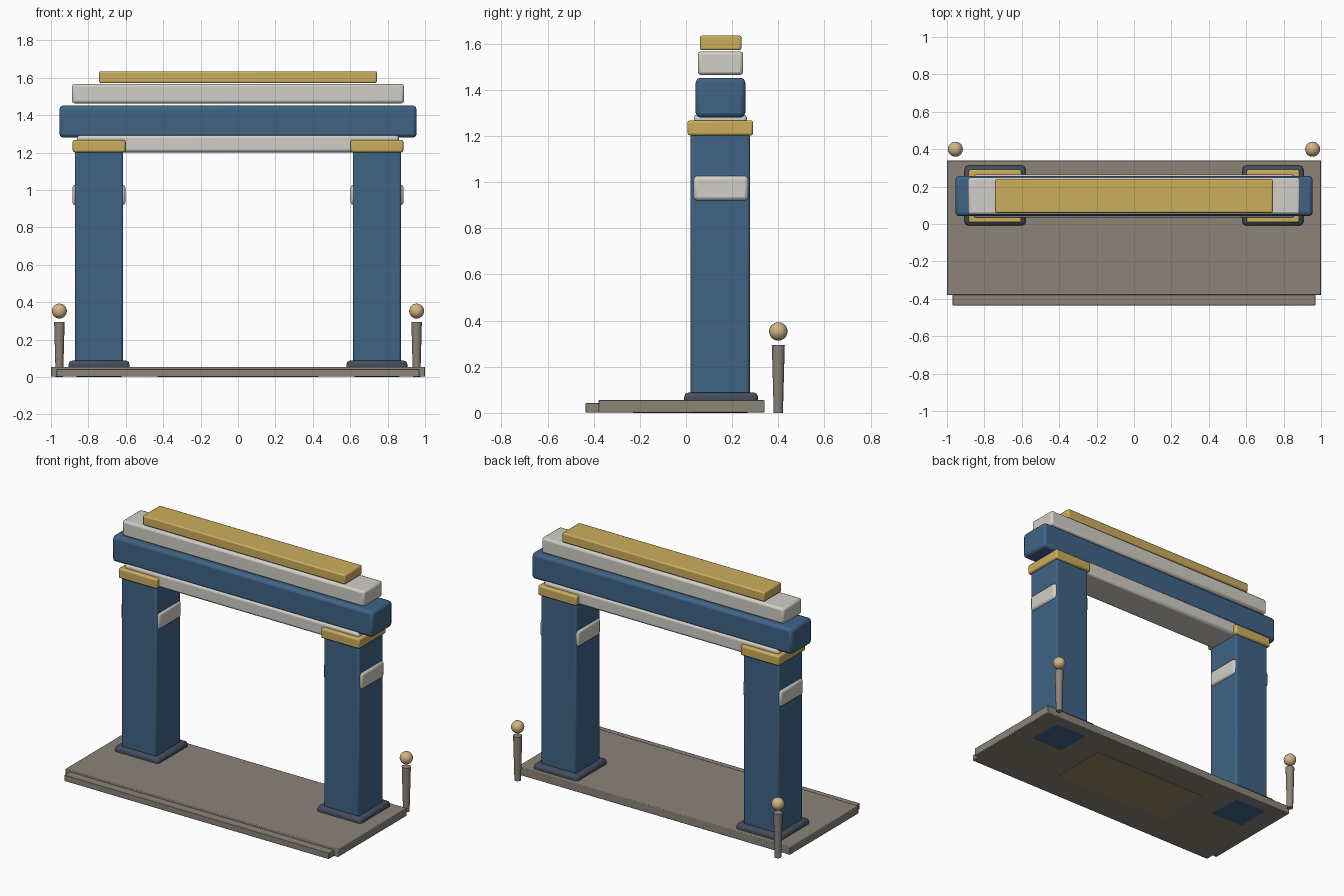
import bpy

if "Cube" in bpy.data.objects:
    bpy.data.objects.remove(bpy.data.objects["Cube"])


def material(name, r, g, b):
    m = bpy.data.materials.new(name)
    m.diffuse_color = (r, g, b, 1)
    m.use_nodes = True
    m.node_tree.nodes["Principled BSDF"].inputs["Base Color"].default_value = m.diffuse_color
    return m


BLUE = material("blue_paint", 0.05, 0.125, 0.235)
WHITE = material("pale_stone", 0.64, 0.62, 0.57)
GOLD = material("gold_trim", 0.60, 0.42, 0.11)
STONE = material("floor_stone", 0.26, 0.23, 0.19)
SLATE = material("dark_slate", 0.06, 0.075, 0.11)
LAMP = material("lamp_globe", 0.65, 0.46, 0.23)
RUNNER = material("runner", 0.30, 0.25, 0.13)


def finish(name, mat):
    ob = bpy.context.object
    ob.name = name
    ob.data.materials.append(mat)
    return ob


def box(name, mat, x, y, z, bevel=0.0):
    """Bevelled box from (min, max) ranges on each axis."""
    mid = [(a + b) / 2 for a, b in (x, y, z)]
    bpy.ops.mesh.primitive_cube_add(size=1, location=mid)
    ob = finish(name, mat)
    ob.scale = [b - a for a, b in (x, y, z)]
    bpy.ops.object.transform_apply(location=False, rotation=False, scale=True)
    if bevel:
        bpy.ops.object.shade_smooth_by_angle()
        mod = ob.modifiers.new("soft_edges", 'BEVEL')
        mod.width = bevel
        mod.segments = 2
    return ob


def side_box(name, mat, x, y, z, bevel):
    """The same box on the left and the right."""
    box(name + "_right", mat, x, y, z, bevel)
    box(name + "_left", mat, (-x[1], -x[0]), y, z, bevel)


# Floor slab, front step and inlaid runner
box("floor_slab", STONE, (-1, 1), (-0.38, 0.34), (0.002, 0.055), 0.004)
box("front_step", STONE, (-0.97, 0.97), (-0.435, -0.375), (0.002, 0.042), 0.003)
box("inlaid_runner", RUNNER, (-0.43, 0.43), (-0.23, 0.16), (0, 0.05))

# Pillars with plinths, side bands and capitals
side_box("plinth", SLATE, (0.58, 0.905), (-0.008, 0.312), (0.03, 0.088), 0.018)
side_box("pillar", BLUE, (0.614, 0.872), (0.02, 0.277), (0, 1.21), 0.012)
side_box("pillar_band", WHITE, (0.602, 0.886), (0.032, 0.27), (0.92, 1.028), 0.016)
side_box("capital", GOLD, (0.602, 0.884), (0.007, 0.291), (1.202, 1.268), 0.01)

# Stacked lintel beams
box("lower_lintel", WHITE, (-0.86, 0.86), (0.034, 0.264), (1.202, 1.294), 0.016)
box("main_beam", BLUE, (-0.955, 0.955), (0.042, 0.257), (1.28, 1.452), 0.02)
box("upper_beam", WHITE, (-0.888, 0.888), (0.051, 0.248), (1.464, 1.567), 0.014)
box("ridge_cap", GOLD, (-0.742, 0.742), (0.06, 0.24), (1.572, 1.635), 0.008)

# Lamp posts at the back corners
for side, s in (("left", -1), ("right", 1)):
    bpy.ops.mesh.primitive_cone_add(vertices=16, radius1=0.02, radius2=0.028,
                                    depth=0.295, location=(s * 0.955, 0.4, 0.1475))
    finish("lamp_post_" + side, STONE)
    bpy.ops.object.shade_smooth_by_angle()
    bpy.ops.mesh.primitive_uv_sphere_add(segments=20, ring_count=12, radius=0.04,
                                         location=(s * 0.955, 0.4, 0.353))
    finish("lamp_globe_" + side, LAMP)
    bpy.ops.object.shade_smooth_by_angle()
